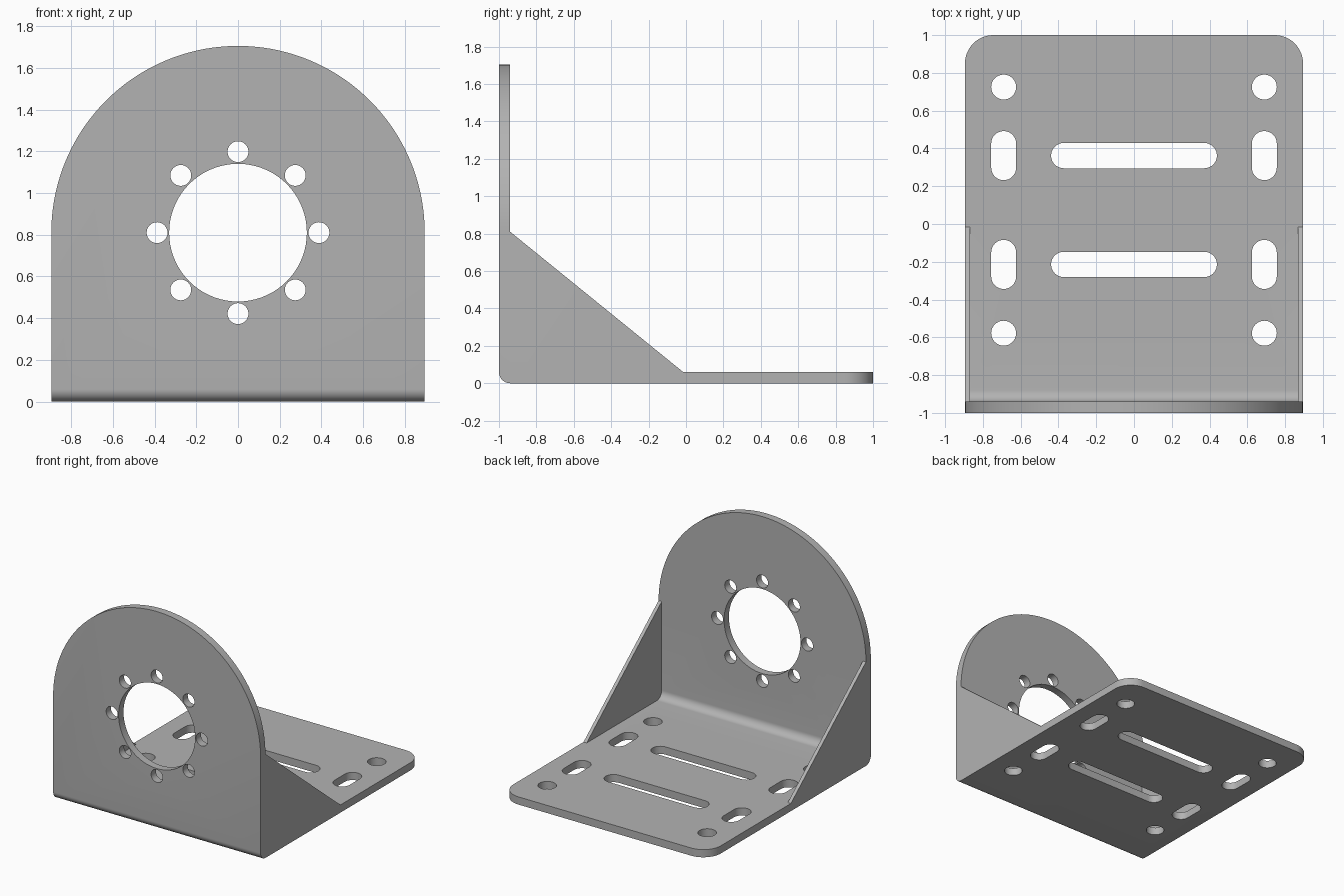
import bpy, bmesh, math

if "Cube" in bpy.data.objects:
    bpy.data.objects.remove(bpy.data.objects["Cube"])

W, T, ZC = 0.895, 0.06, 0.81      # half width, sheet thickness, bore height
AXES = {'x': lambda a, b, d: (d, a, b),
        'y': lambda a, b, d: (a, d, b),
        'z': lambda a, b, d: (a, b, d)}


def arc(cx, cy, r, start, end, n):
    return [(cx + r * math.cos(math.radians(start + (end - start) * i / n)),
             cy + r * math.sin(math.radians(start + (end - start) * i / n))) for i in range(n + 1)]


def circle(cx, cy, r, n=32):
    return arc(cx, cy, r, 0, 360, n)[:-1]


def slot(cx, cy, half, r, along_x):
    """Rounded slot; half is the half distance between its end centres."""
    if along_x:
        return arc(cx + half, cy, r, -90, 90, 16) + arc(cx - half, cy, r, 90, 270, 16)
    return arc(cx, cy + half, r, 0, 180, 16) + arc(cx, cy - half, r, 180, 360, 16)


def prism(name, outlines, axis, d0, d1):
    """Extrude closed outlines along an axis from d0 to d1."""
    bm = bmesh.new()
    for pts in outlines:
        lo = [bm.verts.new(AXES[axis](a, b, d0)) for a, b in pts]
        hi = [bm.verts.new(AXES[axis](a, b, d1)) for a, b in pts]
        bm.faces.new(lo)
        bm.faces.new(hi)
        for i in range(len(pts)):
            j = (i + 1) % len(pts)
            bm.faces.new((lo[i], lo[j], hi[j], hi[i]))
    bmesh.ops.recalc_face_normals(bm, faces=bm.faces)
    me = bpy.data.meshes.new(name)
    bm.to_mesh(me)
    bm.free()
    ob = bpy.data.objects.new(name, me)
    bpy.context.collection.objects.link(ob)
    return ob


def cut(target, tool, operation):
    mod = target.modifiers.new(tool.name, 'BOOLEAN')
    mod.operation, mod.solver, mod.object = operation, 'EXACT', tool
    bpy.context.view_layer.objects.active = target
    bpy.ops.object.modifier_apply(modifier=mod.name)
    bpy.data.objects.remove(tool)


# bent sheet including the side gussets, as a full-width side profile
side = arc(-1 + T, T, T, 180, 270, 10) + [(1.2, 0), (1.2, T), (-0.015, T), (-1 + T, ZC), (-1 + T, 2), (-1, 2)]
bracket = prism("mounting_bracket", [side], 'x', -1, 1)

# open space between the gussets, with the inner bend fillet
inner = [(-1 + T, ZC)] + arc(-1 + 2 * T, 2 * T, T, 180, 270, 10) + [(-0.015, T), (0.1, ZC)]
cut(bracket, prism("pocket", [inner], 'x', -0.868, 0.868), 'DIFFERENCE')

# arched upright outline
arch = [(-W, -0.5), (W, -0.5)] + arc(0, ZC, W, 0, 180, 72)
cut(bracket, prism("arch", [arch], 'y', -1.5, 1.5), 'INTERSECT')

# rounded base corners
R = 0.15
base = [(-W, -1.3), (W, -1.3)] + arc(W - R, 1 - R, R, 0, 90, 12) + arc(R - W, 1 - R, R, 90, 180, 12)
cut(bracket, prism("base_outline", [base], 'z', -0.7, 2.5), 'INTERSECT')

# bore and bolt circle
holes = [circle(0, ZC, 0.33, 72)]
for k in range(8):
    a = math.radians(45 * k)
    holes.append(circle(0.388 * math.cos(a), ZC + 0.388 * math.sin(a), 0.05))
cut(bracket, prism("bore_holes", holes, 'y', -1.2, -0.9), 'DIFFERENCE')

# base holes and slots
holes = [slot(0, y, 0.372, 0.067, True) for y in (0.362, -0.214)]
for x in (-0.69, 0.69):
    holes += [circle(x, y, 0.066) for y in (0.725, -0.578)]
    holes += [slot(x, y, 0.064, 0.066, False) for y in (0.362, -0.214)]
cut(bracket, prism("base_holes", holes, 'z', -0.1, 0.15), 'DIFFERENCE')

# finish
steel = bpy.data.materials.new("grey_steel")
steel.diffuse_color = (0.45, 0.45, 0.45, 1)
steel.use_nodes = True
steel.node_tree.nodes["Principled BSDF"].inputs["Base Color"].default_value = steel.diffuse_color
bracket.data.materials.clear()
bracket.data.materials.append(steel)
bpy.ops.object.select_all(action='DESELECT')
bracket.select_set(True)
bpy.context.view_layer.objects.active = bracket
bpy.ops.object.shade_smooth_by_angle(angle=math.radians(30))
